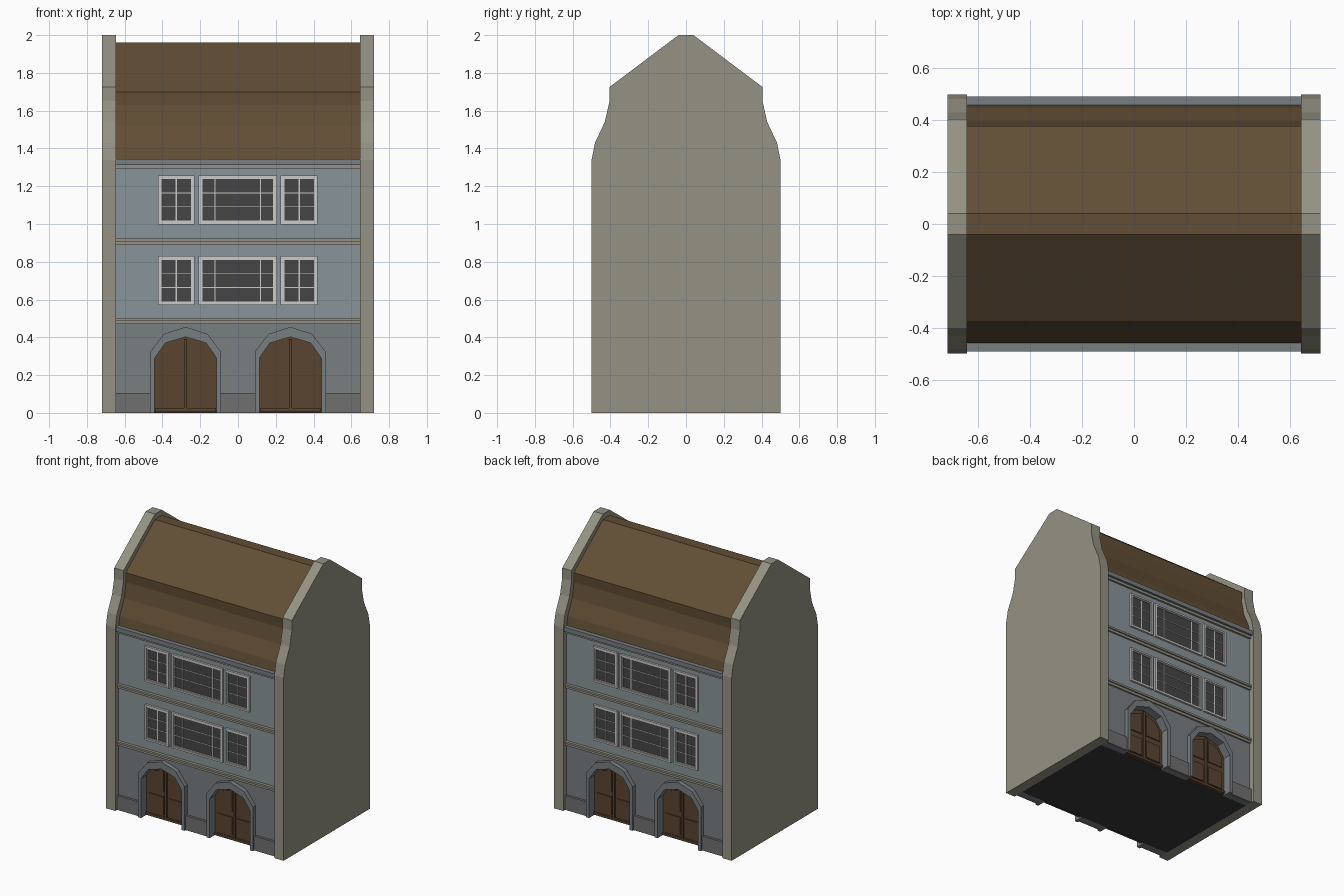
import bpy, bmesh

if "Cube" in bpy.data.objects:
    bpy.data.objects.remove(bpy.data.objects["Cube"])


def material(name, rgb):
    m = bpy.data.materials.new(name)
    m.diffuse_color = (*rgb, 1)
    m.use_nodes = True
    m.node_tree.nodes["Principled BSDF"].inputs["Base Color"].default_value = m.diffuse_color
    return m


BEIGE = material("plaster_beige", (0.30, 0.29, 0.23))
BLUE = material("plaster_blue", (0.25, 0.30, 0.32))
STONE = material("stone_blue_grey", (0.19, 0.21, 0.22))
PLINTH = material("plinth_grey", (0.16, 0.16, 0.16))
TILE = material("roof_brown", (0.12, 0.075, 0.035))
WOOD = material("door_brown", (0.10, 0.06, 0.03))
WHITE = material("window_frame", (0.55, 0.55, 0.55))
GLASS = material("window_glass", (0.06, 0.06, 0.06))
DARK = material("floor_dark", (0.04, 0.04, 0.04))


def prisms(name, mat, items, axis="y", both=True):
    """Extrude profiles (points, start, end) along an axis; 'both' repeats them on the rear."""
    bm = bmesh.new()
    for s in ((1, -1) if both else (1,)):
        for pts, a, b in items:
            if axis == "y":
                co = [(x, -s * a, z) for x, z in pts]
                d = (0, -s * (b - a), 0)
            else:
                co = [(a, y, z) for y, z in pts]
                d = (b - a, 0, 0)
            f = bm.faces.new([bm.verts.new(c) for c in co])
            ext = bmesh.ops.extrude_face_region(bm, geom=[f], use_keep_orig=True)
            bmesh.ops.translate(bm, vec=d, verts=[v for v in ext["geom"] if isinstance(v, bmesh.types.BMVert)])
    bmesh.ops.recalc_face_normals(bm, faces=bm.faces)
    me = bpy.data.meshes.new(name)
    bm.to_mesh(me)
    bm.free()
    me.materials.append(mat)
    ob = bpy.data.objects.new(name, me)
    bpy.context.collection.objects.link(ob)
    return ob


def rect(x0, x1, z0, z1):
    return [(x0, z0), (x1, z0), (x1, z1), (x0, z1)]


def ring(x0, x1, z0, z1, t):
    return [rect(x0, x0 + t, z0, z1), rect(x1 - t, x1, z0, z1),
            rect(x0 + t, x1 - t, z0, z0 + t), rect(x0 + t, x1 - t, z1 - t, z1)]


def symmetric(half):
    return half + [(-y, z) for y, z in reversed(half)]


W = 0.645      # half width between the gables
WALL = 0.46    # facade plane

# Gable walls and roof
gable = symmetric([(0.5, 0), (0.5, 1.34), (0.482, 1.43), (0.43, 1.54),
                   (0.405, 1.65), (0.405, 1.725), (0.04, 2.0)])
prisms("gable_walls", BEIGE, [(gable, s * W, s * 0.72) for s in (-1, 1)], "x", False)
roof = symmetric([(0.462, 1.335), (0.447, 1.41), (0.397, 1.52),
                  (0.375, 1.63), (0.378, 1.70), (0.04, 1.96)])
prisms("roof", TILE, [(roof, -W, W)], "x", False)

# Inner core closing the building behind the door recesses
prisms("core_and_floor", DARK, [(symmetric([(0.42, 0), (0.42, 1.335)]), -W, W)], "x", False)


# Door arches: half-outline relative to the door centre
def arch(cx, half):
    return [(cx - x, z) for x, z in half] + [(cx + x, z) for x, z in reversed(half[:-1])]


OUTER = [(0.188, 0), (0.188, 0.323), (0.115, 0.418), (0, 0.455)]
INNER = [(0.164, 0), (0.164, 0.29), (0.108, 0.37), (0, 0.402)]
DOORS = (-0.277, 0.277)

# Ground floor wall with two arched openings, upper wall, plinth
ground = [(-W, 0)] + arch(DOORS[0], INNER) + arch(DOORS[1], INNER) + [(W, 0), (W, 0.48)] + [(-W, 0.48)]
prisms("ground_floor_wall", STONE, [(ground, 0.42, WALL)])
prisms("upper_wall", BLUE, [(rect(-W, W, 0.48, 1.335), 0.42, WALL)])
prisms("plinth", PLINTH, [(rect(a, b, 0, 0.105), WALL, 0.478)
                          for a, b in ((-W, -0.465), (-0.089, 0.089), (0.465, W))])

# Door surrounds, leaves and raised panels
prisms("door_surrounds", STONE,
       [(arch(c, OUTER) + arch(c, INNER)[::-1], WALL - 0.01, 0.492) for c in DOORS])
prisms("door_leaves", WOOD, [(arch(c, [(x, max(z, 0.008)) for x, z in INNER]), 0.415, 0.43) for c in DOORS])
panels = []
for c in DOORS:
    for s in (-1, 1):
        panels.append((rect(c + s * 0.02, c + s * 0.14, 0.04, 0.17), 0.43, 0.437))
        panels.append(([(c + s * x, z) for x, z in
                        ((0.02, 0.21), (0.14, 0.21), (0.14, 0.285), (0.1, 0.343), (0.02, 0.37))], 0.43, 0.437))
    panels.append((rect(c - 0.16, c + 0.16, 0.008, 0.025), 0.43, 0.445))
    panels.append((rect(c - 0.008, c + 0.008, 0.025, 0.39), 0.43, 0.442))
prisms("door_panels", WOOD, panels)

# String courses and eaves cornice
bands = []
for z in (0.47, 0.89):
    bands += [(rect(-W, W, z, z + 0.018), WALL, 0.472), (rect(-W, W, z + 0.018, z + 0.032), WALL, 0.482)]
bands.append((rect(-W, W, 1.295, 1.313), WALL, 0.475))
prisms("string_courses", BEIGE, bands)
prisms("eaves_cornice", STONE, [(rect(-W, W, 1.313, 1.345), WALL - 0.01, 0.492)])

# Windows: three per floor, with double frames, glazing bars and glass
frames, bars, glass = [], [], []
for z0 in (0.57, 0.998):
    z1 = z0 + 0.26
    for x0, x1, uprights in ((-0.424, -0.23, [-0.327]), (-0.208, 0.206, [-0.122, 0.12]), (0.226, 0.422, [0.324])):
        frames += [(r, WALL - 0.005, 0.475) for r in ring(x0, x1, z0, z1, 0.012)]
        frames += [(r, WALL - 0.005, 0.469) for r in ring(x0 + 0.012, x1 - 0.012, z0 + 0.012, z1 - 0.012, 0.008)]
        glass.append((rect(x0 + 0.015, x1 - 0.015, z0 + 0.015, z1 - 0.015), WALL - 0.005, 0.462))
        for x in uprights:
            bars.append((rect(x - 0.003, x + 0.003, z0 + 0.02, z1 - 0.02), WALL, 0.466))
        for k in (1, 2):
            z = z0 + 0.02 + 0.22 * k / 3
            bars.append((rect(x0 + 0.02, x1 - 0.02, z - 0.002, z + 0.002), WALL, 0.465))
prisms("window_frames", WHITE, frames)
prisms("glazing_bars", WHITE, bars)
prisms("window_glass", GLASS, glass)
